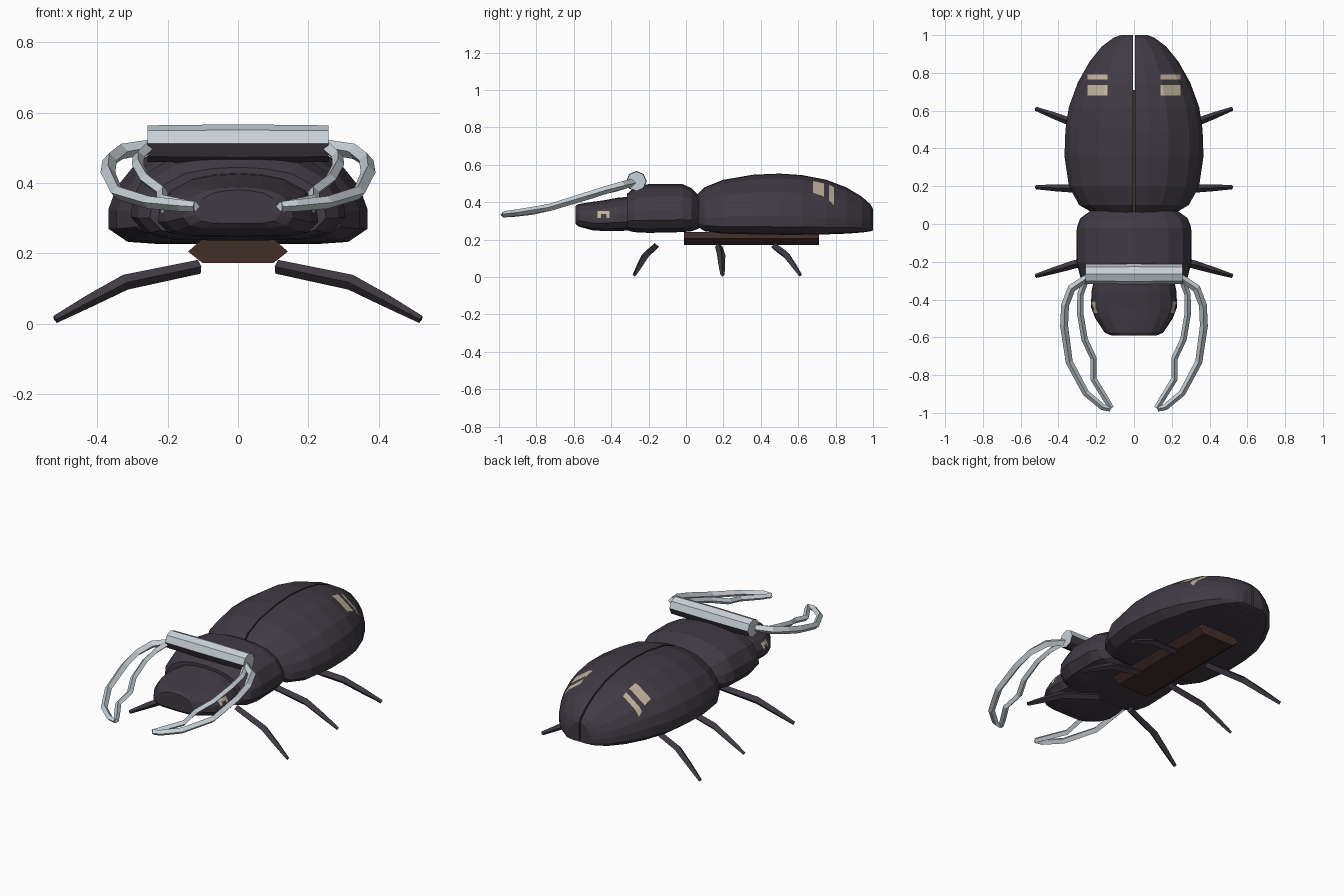
import bpy
import bmesh
from math import cos, sin, pi
from mathutils import Vector

if "Cube" in bpy.data.objects:
    bpy.data.objects.remove(bpy.data.objects["Cube"])


def material(name, rgb):
    m = bpy.data.materials.new(name)
    m.use_nodes = True
    color = (*rgb, 1)
    m.diffuse_color = color
    m.node_tree.nodes["Principled BSDF"].inputs["Base Color"].default_value = color
    return m


SHELL = material("dark shell", (0.052, 0.043, 0.057))
TAN = material("tan marking", (0.52, 0.45, 0.33))
SILVER = material("pale silver", (0.58, 0.64, 0.68))
BROWN = material("brown belly", (0.055, 0.028, 0.023))


def loft(rings):
    """Skin a list of equal closed rings and cap both ends."""
    bm = bmesh.new()
    loops = [[bm.verts.new(p) for p in ring] for ring in rings]
    n = len(loops[0])
    for a, b in zip(loops, loops[1:]):
        for i in range(n):
            j = (i + 1) % n
            bm.faces.new((a[i], a[j], b[j], b[i]))
    bm.faces.new(loops[0][::-1])
    bm.faces.new(loops[-1])
    bmesh.ops.recalc_face_normals(bm, faces=bm.faces)
    return bm


def cut(bm, axis, values):
    """Slice the mesh so that painted areas get clean borders."""
    normal = Vector([float(i == axis) for i in range(3)])
    for v in values:
        bmesh.ops.bisect_plane(bm, geom=bm.verts[:] + bm.edges[:] + bm.faces[:],
                               plane_co=normal * v, plane_no=normal)


def finish(name, bm, mats, rule=None, mirror=False):
    if rule:
        bm.normal_update()
        for f in bm.faces:
            f.material_index = int(rule(f.calc_center_median(), f.normal))
    me = bpy.data.meshes.new(name)
    bm.to_mesh(me)
    bm.free()
    for m in mats:
        me.materials.append(m)
    ob = bpy.data.objects.new(name, me)
    bpy.context.collection.objects.link(ob)
    if mirror:
        mod = ob.modifiers.new("Mirror", "MIRROR")
        mod.use_mirror_merge = False
    return ob


def body_rings(stations, section, half=False):
    """Stations are (y, half width, bottom, top); section is a unit half profile."""
    rings = []
    for y, w, lo, hi in stations:
        side = [Vector((max(u * w, 0.004 if half else 0), y, lo + v * (hi - lo)))
                for u, v in section]
        if not half:
            side += [Vector((-p.x, p.y, p.z)) for p in side[-2:0:-1]]
        rings.append(side)
    return rings


def tube(path, sides=4):
    """Path entries are (x, y, z, radius)."""
    pts = [Vector(p[:3]) for p in path]
    rings = []
    for i, p in enumerate(pts):
        t = (pts[min(i + 1, len(pts) - 1)] - pts[max(i - 1, 0)]).normalized()
        a = t.cross(Vector((0, 0, 1))).normalized()
        b = a.cross(t)
        r = path[i][3]
        rings.append([p + r * (a * cos(2 * pi * k / sides) + b * sin(2 * pi * k / sides))
                      for k in range(sides)])
    return loft(rings)


# Wing cases: one half, mirrored, with painted bars near the tail
case_section = [(0, 0), (0.6, 0), (0.86, 0.02), (1, 0.13), (1, 0.31),
                (0.94, 0.5), (0.8, 0.7), (0.5, 0.92), (0.22, 0.99), (0, 1)]
case_stations = [(0.06, 0.22, 0.27, 0.44), (0.10, 0.29, 0.245, 0.48),
                 (0.20, 0.345, 0.232, 0.52), (0.36, 0.368, 0.228, 0.547),
                 (0.50, 0.363, 0.226, 0.553), (0.62, 0.345, 0.226, 0.545),
                 (0.75, 0.297, 0.228, 0.52), (0.86, 0.235, 0.232, 0.478),
                 (0.94, 0.17, 0.238, 0.43), (0.985, 0.11, 0.244, 0.39),
                 (1.0, 0.07, 0.25, 0.365)]
bm = loft(body_rings(case_stations, case_section, half=True))
cut(bm, 0, (0.14, 0.245))
cut(bm, 1, (0.68, 0.737, 0.765, 0.792))
finish("wing_cases", bm, [SHELL, TAN],
       lambda c, n: n.z > 0.2 and 0.14 < c.x < 0.245
       and (0.68 < c.y < 0.737 or 0.765 < c.y < 0.792), mirror=True)

# Thorax
round_section = [(0, 0), (0.6, 0.01), (0.87, 0.08), (1, 0.26), (0.98, 0.48),
                 (0.85, 0.74), (0.6, 0.91), (0.3, 0.98), (0, 1)]
thorax_stations = [(-0.315, 0.25, 0.25, 0.445), (-0.28, 0.285, 0.24, 0.475),
                   (-0.20, 0.305, 0.236, 0.497), (-0.02, 0.303, 0.24, 0.497),
                   (0.03, 0.285, 0.245, 0.475), (0.07, 0.23, 0.26, 0.435)]
finish("thorax", loft(body_rings(thorax_stations, round_section)), [SHELL])

# Head with a painted hooked mark on each cheek
head_stations = [(-0.59, 0.12, 0.285, 0.38), (-0.575, 0.155, 0.27, 0.39),
                 (-0.50, 0.205, 0.25, 0.402), (-0.44, 0.228, 0.246, 0.41),
                 (-0.36, 0.225, 0.246, 0.425), (-0.28, 0.21, 0.25, 0.43)]
bm = loft(body_rings(head_stations, round_section))
cut(bm, 1, (-0.472, -0.455, -0.425, -0.41))
cut(bm, 2, (0.316, 0.336, 0.353))
finish("head", bm, [SHELL, TAN],
       lambda c, n: abs(c.x) > 0.15 and -0.472 < c.y < -0.41 and 0.316 < c.z < 0.353
       and (c.z > 0.336 or not -0.455 < c.y < -0.425))

# Belly plate: hexagonal bar
hexagon = [(0.142, 0.205), (0.1, 0.242), (-0.1, 0.242),
           (-0.142, 0.205), (-0.1, 0.172), (0.1, 0.172)]
finish("belly_plate", loft([[(x, y, z) for x, z in hexagon] for y in (-0.01, 0.71)]), [BROWN])

# Legs: three mirrored pairs
for name, root, knee, tip in (("front_legs", -0.165, -0.215, -0.275),
                              ("middle_legs", 0.175, 0.188, 0.195),
                              ("rear_legs", 0.475, 0.535, 0.61)):
    leg = [(0.11, root, 0.162, 0.02), (0.32, knee, 0.118, 0.022),
           (0.42, (knee + tip) / 2, 0.066, 0.018), (0.52, tip, 0.012, 0.011)]
    finish(name, tube(leg), [SHELL], mirror=True)

# Cross bar carrying the jaws, dark on its underside
bar = [(-0.258, -0.265, 0.512, 0.052), (0, -0.265, 0.512, 0.055), (0.258, -0.265, 0.512, 0.052)]
finish("jaw_bar", tube(bar, 8), [SILVER, SHELL],
       lambda c, n: n.z < -0.2)

# Jaws: outer arm and inner arm meeting at the tip
outer_arm = [(0.24, -0.28, 0.505, 0.02), (0.33, -0.34, 0.49, 0.022),
             (0.365, -0.43, 0.465, 0.021), (0.37, -0.54, 0.43, 0.021),
             (0.343, -0.73, 0.372, 0.019), (0.255, -0.895, 0.345, 0.018),
             (0.165, -0.97, 0.336, 0.017), (0.125, -0.978, 0.333, 0.015)]
inner_arm = [(0.25, -0.28, 0.505, 0.018), (0.283, -0.37, 0.475, 0.017),
             (0.285, -0.47, 0.452, 0.017), (0.262, -0.61, 0.41, 0.017),
             (0.215, -0.71, 0.375, 0.017), (0.215, -0.82, 0.35, 0.017),
             (0.15, -0.925, 0.337, 0.016), (0.12, -0.975, 0.333, 0.014)]
finish("outer_jaws", tube(outer_arm), [SILVER], mirror=True)
finish("inner_jaws", tube(inner_arm), [SILVER], mirror=True)
